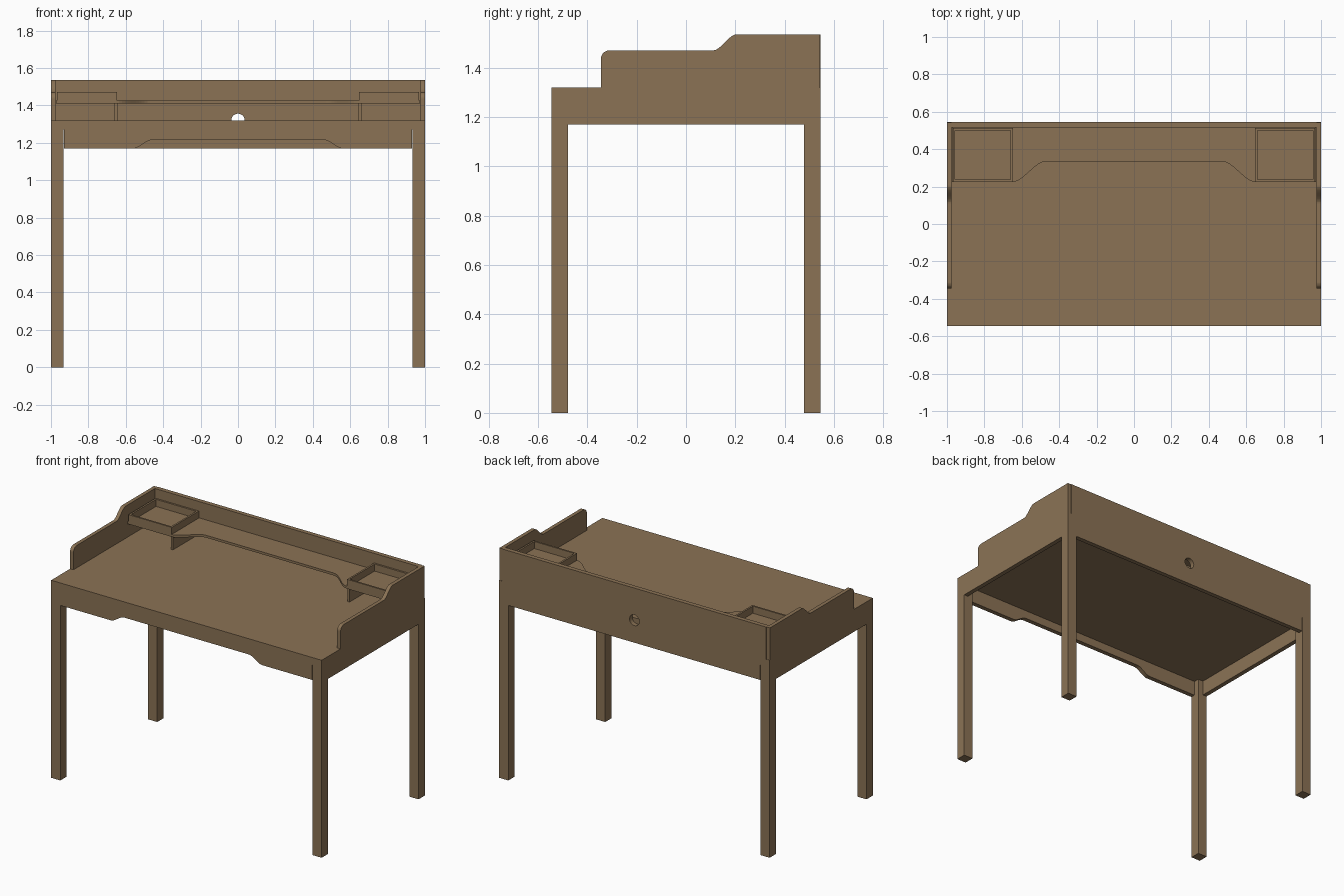
import bpy, bmesh, math
from mathutils import Vector

if "Cube" in bpy.data.objects:
    bpy.data.objects.remove(bpy.data.objects["Cube"])

wood = bpy.data.materials.new("brown wood")
wood.diffuse_color = (0.258, 0.171, 0.091, 1)
wood.use_nodes = True
wood.node_tree.nodes["Principled BSDF"].inputs["Base Color"].default_value = wood.diffuse_color


def prism(name, pts, axis, lo, hi):
    """Extrude a 2D outline along an axis; outline uses the other two axes in order."""
    def put(p, t):
        c = list(p)
        c.insert("xyz".index(axis), t)
        return Vector(c)
    bm = bmesh.new()
    face = bm.faces.new([bm.verts.new(put(p, lo)) for p in pts])
    ext = bmesh.ops.extrude_face_region(bm, geom=[face])
    verts = [g for g in ext["geom"] if isinstance(g, bmesh.types.BMVert)]
    bmesh.ops.translate(bm, verts=verts, vec=put((0, 0), hi - lo))
    bmesh.ops.recalc_face_normals(bm, faces=bm.faces)
    me = bpy.data.meshes.new(name)
    bm.to_mesh(me)
    bm.free()
    me.materials.append(wood)
    ob = bpy.data.objects.new(name, me)
    bpy.context.collection.objects.link(ob)
    return ob


def box(name, x0, x1, y0, y1, z0, z1):
    return prism(name, [(x0, y0), (x1, y0), (x1, y1), (x0, y1)], "z", z0, z1)


def s_curve(a, b, n=12):
    """Smooth step from a to b, flat at both ends."""
    out = []
    for i in range(n + 1):
        t = i / n
        e = 0.5 * t + 0.5 * (t * t * (3 - 2 * t)) if 0.25 < t < 0.75 else t * t * (3 - 2 * t)
        e = t * t * (3 - 2 * t)
        out.append((a[0] + (b[0] - a[0]) * t, a[1] + (b[1] - a[1]) * e))
    return out


def arc(cx, cz, r, a0, a1, n=12):
    return [(cx + r * math.cos(math.radians(a0 + (a1 - a0) * i / n)),
             cz + r * math.sin(math.radians(a0 + (a1 - a0) * i / n))) for i in range(n + 1)]


X, Y = 1.0, 0.545
APRON, UNDER, TOP, RAIL = 1.17, 1.27, 1.32, 1.535
BACK, T = 0.515, 0.03

# desk top, with a back strip holding the lower half of the cable hole
box("desk_top", -X, X, -Y, BACK, UNDER, TOP)
prism("desk_top_back_edge", [(-X, UNDER), (X, UNDER), (X, TOP)]
      + arc(0, TOP, 0.036, 360, 180, 20) + [(-X, TOP)], "y", BACK, Y)

# back board with upper half of the cable hole
prism("back_board", [(-0.975, TOP)] + arc(0, TOP, 0.036, 180, 0, 20)
      + [(0.975, TOP), (0.975, RAIL), (-0.975, RAIL)], "y", BACK, Y)

# front apron with raised middle, plain back apron
half = [(0.93, APRON), (0.565, APRON)] + s_curve((0.56, APRON), (0.46, 1.215))
lower = half + [(-x, z) for x, z in reversed(half)]
prism("front_apron", lower + [(-0.93, UNDER), (0.93, UNDER)], "y", -Y, -Y + T)
box("back_apron", -0.93, 0.93, Y - T, Y, APRON, UNDER)

# raised shelf with a recessed middle front edge
half = [(0.974, 0.225), (0.655, 0.225)] + s_curve((0.65, 0.225), (0.47, 0.335))
front = half + [(-x, y) for x, y in reversed(half)]
prism("raised_shelf", front + [(-0.974, BACK), (0.974, BACK)], "z", 1.41, 1.426)

# side panel outline: rounded front corner and a step up to the back
side = ([(-0.345, TOP)] + arc(-0.31, 1.435, 0.035, 180, 90)
        + s_curve((0.11, 1.47), (0.205, RAIL)) + [(Y - 0.003, RAIL), (Y - 0.003, TOP)])

for s, tag in ((-1, "left"), (1, "right")):
    def sbox(name, x0, x1, *r):
        return box(f"{tag}_{name}", min(s * x0, s * x1), max(s * x0, s * x1), *r)

    # legs and side apron
    sbox("front_leg", 0.932, X, -Y, -0.478, 0, UNDER)
    sbox("back_leg", 0.932, X, 0.478, Y, 0, UNDER)
    sbox("side_apron", X - T, X, -0.478, 0.478, APRON, UNDER)
    # gallery side
    prism(f"{tag}_side_panel", side, "x", min(s * 0.975, s), max(s * 0.975, s))
    # shelf support
    sbox("shelf_support", 0.645, 0.66, 0.235, BACK, TOP, 1.41)
    # open tray rim
    sbox("tray_front", 0.648, 0.968, 0.225, 0.237, 1.426, 1.473)
    sbox("tray_back", 0.648, 0.968, 0.5, 0.512, 1.426, 1.473)
    sbox("tray_inner_side", 0.648, 0.66, 0.237, 0.5, 1.426, 1.473)
    sbox("tray_outer_side", 0.956, 0.968, 0.237, 0.5, 1.426, 1.473)
